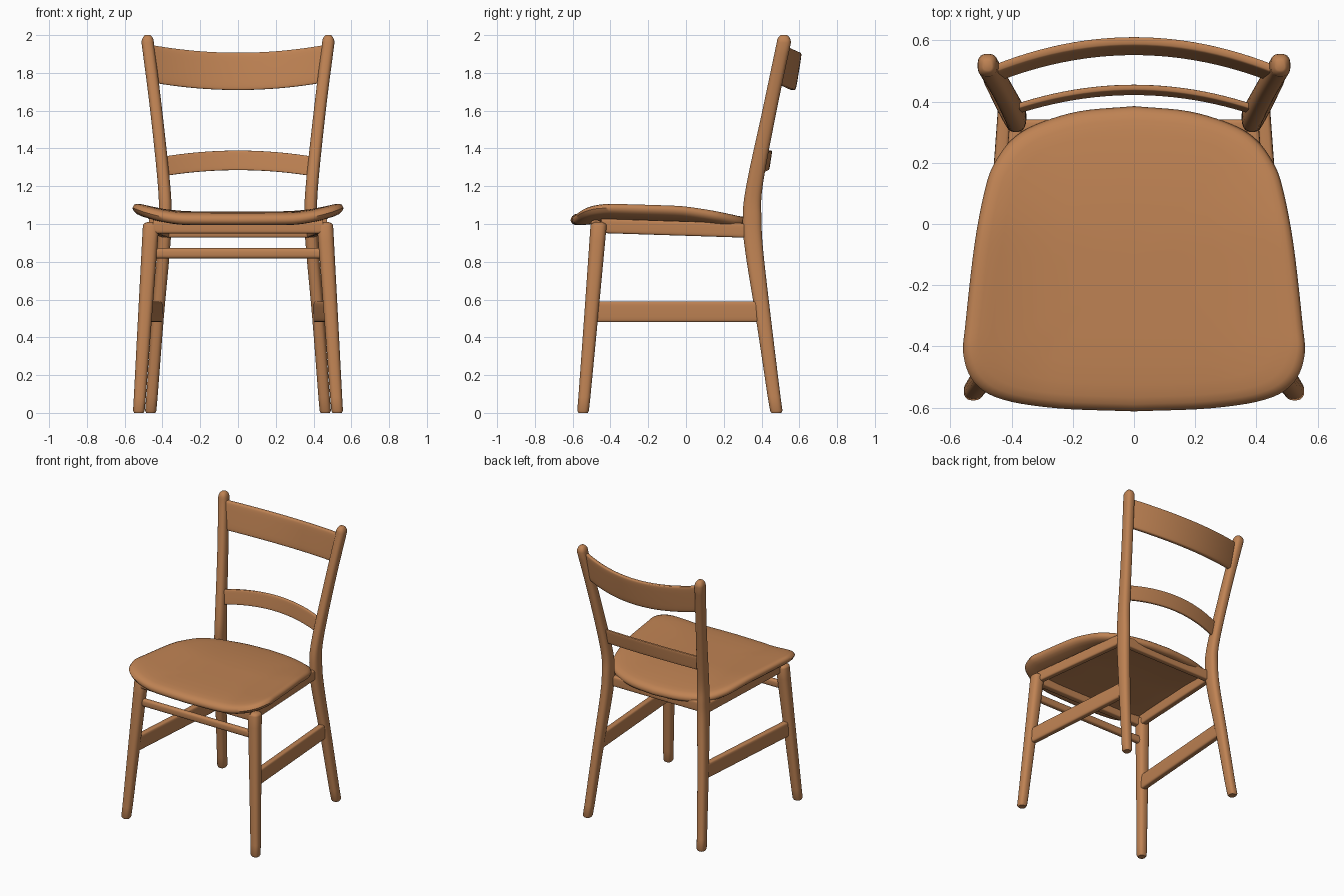
import bpy, bmesh, math
from mathutils import Vector

cube = bpy.data.objects.get("Cube")
if cube:
    bpy.data.objects.remove(cube, do_unlink=True)

wood = bpy.data.materials.new("warm wood")
wood.use_nodes = True
colour = (0.52, 0.225, 0.087, 1)
wood.diffuse_color = colour
bsdf = wood.node_tree.nodes["Principled BSDF"]
bsdf.inputs["Base Color"].default_value = colour
bsdf.inputs["Roughness"].default_value = 0.6


def skin(name, rings):
    """Join closed rings of points into a capped, smooth-shaded solid."""
    bm = bmesh.new()
    loops = [[bm.verts.new(p) for p in ring] for ring in rings]
    n = len(loops[0])
    for a, b in zip(loops, loops[1:]):
        for i in range(n):
            j = (i + 1) % n
            bm.faces.new((a[i], a[j], b[j], b[i]))
    bm.faces.new(loops[0])
    bm.faces.new(loops[-1])
    bmesh.ops.recalc_face_normals(bm, faces=bm.faces)
    mesh = bpy.data.meshes.new(name)
    bm.to_mesh(mesh)
    bm.free()
    mesh.materials.append(wood)
    obj = bpy.data.objects.new(name, mesh)
    bpy.context.collection.objects.link(obj)
    bpy.ops.object.select_all(action='DESELECT')
    obj.select_set(True)
    bpy.context.view_layer.objects.active = obj
    bpy.ops.object.shade_smooth_by_angle(angle=math.radians(50))
    return obj


def spline(points, steps=6):
    """Smooth curve through points of any dimension."""
    pts = [Vector(p) for p in points]
    pts = [2 * pts[0] - pts[1]] + pts + [2 * pts[-1] - pts[-2]]
    out = []
    for a, b, c, d in zip(pts, pts[1:], pts[2:], pts[3:]):
        for k in range(steps):
            t = k / steps
            out.append(0.5 * (2 * b + (c - a) * t + (2 * a - 5 * b + 4 * c - d) * t ** 2
                              + (3 * b - a - 3 * c + d) * t ** 3))
    return out + [pts[-2]]


def section(centre, u, v, power, sides=24):
    """Rounded rectangle spanned by half-axes u and v."""
    ring = []
    for k in range(sides):
        a = 2 * math.pi * (k + 0.5) / sides
        c, s = math.cos(a), math.sin(a)
        ring.append(centre + u * math.copysign(abs(c) ** (2 / power), c)
                    + v * math.copysign(abs(s) ** (2 / power), s))
    return ring


def leg(name, side, points, dome):
    """Tapered leg; each point is x, y, z, half-width, half-depth."""
    path = [(Vector((side * p[0], p[1], p[2])), p[3], p[4])
            for p in spline([Vector(q) for q in points])]
    (foot, fx, fy), (top, tx, ty) = path[0], path[-1]
    path[0] = (foot + Vector((0, 0, 0.012)), fx, fy)
    path.insert(0, (foot, fx * 0.8, fy * 0.8))
    for f in (0.35, 0.7, 0.9, 1):
        k = math.sqrt(1 - (f * 0.9) ** 2)
        path.append((top + Vector((0, 0, dome * f)), tx * k, ty * k))
    skin(name, [section(c, Vector((w, 0, 0)), Vector((0, d, 0)), 2.6) for c, w, d in path])


def straight_bar(name, a, b, thick, tall, power=5):
    a, b = Vector(a), Vector(b)
    across = (b - a).cross(Vector((0, 0, 1))).normalized() * thick
    skin(name, [section(p, across, Vector((0, 0, tall)), power) for p in (a, b)])


def curved_rail(name, half, y_end, y_mid, z_end, z_mid, thick, tall, lean):
    rings = []
    for k in range(25):
        t = k / 12 - 1
        bow = 1 - t * t
        centre = Vector((half * t, y_end + (y_mid - y_end) * bow, z_end + (z_mid - z_end) * bow))
        rings.append(section(centre, Vector((0, thick, 0)), Vector((0, lean, tall)), 6))
    skin(name, rings)


# Seat: rounded trapezoid slab, sides lifted and back dipping
half = spline([(0, -.612), (.25, -.602), (.43, -.573), (.52, -.52), (.557, -.43), (.55, -.32),
               (.52, -.06), (.485, .12), (.455, .2), (.4, .275), (.32, .325), (.18, .368), (0, .385)], 5)
outline = half + [Vector((-p.x, p.y)) for p in half[-2:0:-1]]


def seat_middle(x, y):
    lift = 0.05 * min(1, max(0, (abs(x) - 0.28) / 0.27)) ** 1.6
    dip = 0.04 * max(0, (y + 0.1) / 0.48) ** 2
    nose = 0.012 * max(0, (-y - 0.4) / 0.2) ** 2
    return 1.034 + lift * (1 if y < 0 else 1 - y / 0.6) - dip - nose


scales = [(0.01, 1), (0.25, 1), (0.5, 1), (0.7, 1), (0.83, 1), (0.91, 0.97),
          (0.955, 0.84), (0.985, 0.55), (1, 0)]
levels = scales + [(s, -h) for s, h in reversed(scales[:-1])]
seat_rings = []
for s, h in levels:
    ring = []
    for p in outline:
        x, y = p.x * s, -0.1 + (p.y + 0.1) * s
        ring.append(Vector((x, y, seat_middle(x, y) + 0.033 * h)))
    seat_rings.append(ring)
skin("seat", seat_rings)

# Legs, side stretchers and side aprons
for side, word in ((1, "left"), (-1, "right")):
    leg(word + "_front_leg", side,
        [(.525, -.545, 0, .031, .031), (.493, -.503, .5, .037, .037),
         (.461, -.463, .99, .043, .043)], 0.02)
    leg(word + "_rear_post", side,
        [(.462, .478, 0, .03, .033), (.425, .41, .5, .032, .04), (.395, .362, .85, .034, .048),
         (.386, .35, 1.02, .034, .05), (.391, .362, 1.2, .033, .044), (.433, .442, 1.6, .032, .038),
         (.478, .518, 1.96, .033, .038)], 0.04)
    straight_bar(word + "_side_stretcher", (side * .485, -.49, .535), (side * .42, .4, .535), .023, .055)
    straight_bar(word + "_side_apron", (side * .45, -.45, .99), (side * .385, .33, .965), .022, .038)

# Cross members under the seat
straight_bar("front_apron", (-.45, -.478, .985), (.45, -.478, .985), .025, .035)
straight_bar("rear_apron", (-.38, .32, .965), (.38, .32, .965), .022, .037)
straight_bar("front_stretcher", (-.46, -.475, .845), (.46, -.475, .845), .02, .027, 3)

# Backrest rails
curved_rail("top_rail", .465, .487, .581, 1.85, 1.808, .017, .099, .016)
curved_rail("lower_rail", .395, .372, .438, 1.305, 1.337, .011, .052, .008)
